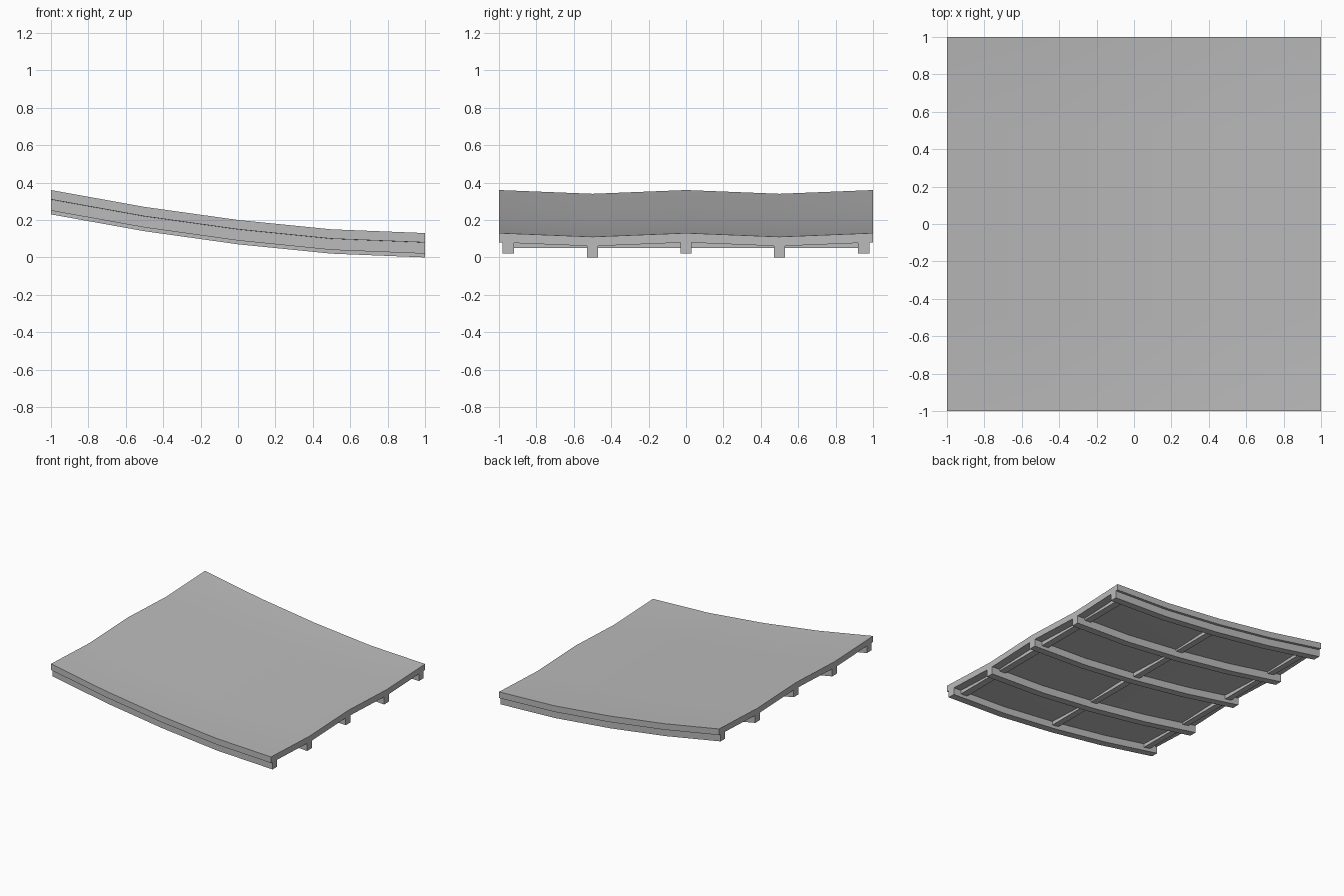
import bpy
import bmesh

cube = bpy.data.objects.get("Cube")
if cube:
    bpy.data.objects.remove(cube, do_unlink=True)

# One plain grey for the whole panel
grey = bpy.data.materials.new("plain grey")
grey.use_nodes = True
colour = (0.5, 0.5, 0.5, 1)
grey.diffuse_color = colour
grey.node_tree.nodes["Principled BSDF"].inputs["Base Color"].default_value = colour

STATIONS = [-1, -0.5, 0, 0.5, 1]
HEIGHTS = [0.36, 0.27, 0.20, 0.15, 0.13]   # upper surface along x
SLAB, BEAM, RIB = 0.05, 0.06, 0.033
DIP = 0.02


def height(x):
    """Upper surface height along the slope."""
    i = min(int((x + 1) / 0.5), 3)
    t = (x - STATIONS[i]) / 0.5
    return HEIGHTS[i] * (1 - t) + HEIGHTS[i + 1] * t


def wave(y):
    """Shallow valleys half way to each side."""
    return -DIP * (1 - abs(abs(y) - 0.5) / 0.5)


def curved_block(name, xs, ys, top, bottom):
    """Solid over a grid of x and y, between two height functions."""
    bm = bmesh.new()
    grid = [[bm.verts.new((x, y, bottom(x, y))) for y in ys] for x in xs]
    faces = []
    for i in range(len(xs) - 1):
        for j in range(len(ys) - 1):
            faces.append(bm.faces.new((grid[i][j], grid[i + 1][j],
                                       grid[i + 1][j + 1], grid[i][j + 1])))
    lower = set(bm.verts)
    bmesh.ops.extrude_face_region(bm, geom=faces, use_keep_orig=True)
    for v in bm.verts:
        if v not in lower:
            v.co.z = top(v.co.x, v.co.y)
    bmesh.ops.recalc_face_normals(bm, faces=bm.faces)
    mesh = bpy.data.meshes.new(name)
    bm.to_mesh(mesh)
    bm.free()
    mesh.materials.append(grey)
    obj = bpy.data.objects.new(name, mesh)
    bpy.context.collection.objects.link(obj)
    return obj


# Curved roof slab
slab = curved_block("roof_slab", STATIONS, STATIONS,
                    lambda x, y: height(x) + wave(y),
                    lambda x, y: height(x) + wave(y) - SLAB)
bpy.ops.object.select_all(action='DESELECT')
bpy.context.view_layer.objects.active = slab
slab.select_set(True)
bpy.ops.object.shade_smooth_by_angle(angle=0.5)

# Long beams running down the slope
for n, y in enumerate([-0.95, -0.5, 0, 0.5, 0.95]):
    drop = DIP if abs(y) == 0.5 else 0
    curved_block(f"long_beam_{n + 1}", STATIONS, [y - 0.03, y + 0.03],
                 lambda x, _: height(x) - drop - SLAB + 0.004,
                 lambda x, _: height(x) - drop - SLAB - BEAM)

# Cross ribs with level undersides
for n, x in enumerate([-0.9, 0, 0.9]):
    curved_block(f"cross_rib_{n + 1}", [x - 0.03, x, x + 0.03], [-0.93, 0.93],
                 lambda px, _: height(px) - DIP - SLAB + 0.03,
                 lambda px, _: height(px) - SLAB - RIB)
